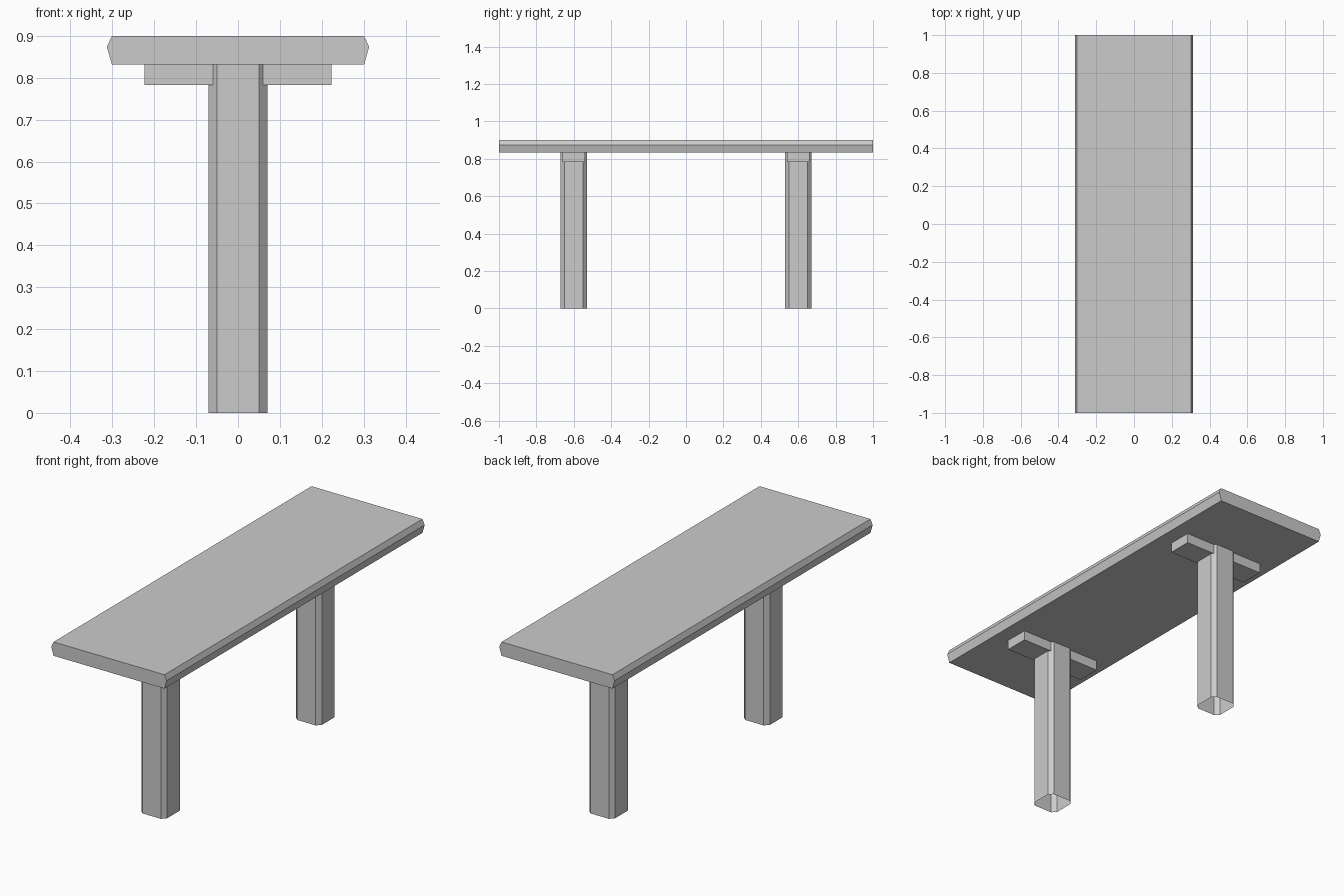
import bpy

cube = bpy.data.objects.get("Cube")
if cube:
    bpy.data.objects.remove(cube, do_unlink=True)

# One plain grey for the whole bench
grey = bpy.data.materials.new("light grey")
grey.use_nodes = True
colour = (0.6, 0.6, 0.6, 1)
grey.diffuse_color = colour
grey.node_tree.nodes["Principled BSDF"].inputs["Base Color"].default_value = colour


def prism(name, start, end, location=(0, 0, 0), caps=(True, True)):
    """Join two matching outlines into a prism, optionally capped at each end."""
    n = len(start)
    faces = [(i, (i + 1) % n, (i + 1) % n + n, i + n) for i in range(n)]
    if caps[0]:
        faces.append(tuple(reversed(range(n))))
    if caps[1]:
        faces.append(tuple(range(n, 2 * n)))
    mesh = bpy.data.meshes.new(name)
    mesh.from_pydata(start + end, [], faces)
    mesh.materials.append(grey)
    obj = bpy.data.objects.new(name, mesh)
    obj.location = location
    bpy.context.collection.objects.link(obj)
    return obj


TOP, UNDER, ARM_UNDER = 0.9, 0.832, 0.783

# Top slab with pointed long edges
profile = [(-0.301, UNDER), (0.301, UNDER), (0.313, 0.874),
           (0.301, TOP), (-0.301, TOP), (-0.313, 0.874)]
prism("table_top", [(x, -1, z) for x, z in profile], [(x, 1, z) for x, z in profile])

# Chamfered leg outline and rectangular support outline
a, b = 0.07, 0.05
octagon = [(b, -a), (a, -b), (a, b), (b, a), (-b, a), (-a, b), (-a, -b), (-b, -a)]
w, d = 0.223, 0.06
bar = [(-w, -d), (w, -d), (w, d), (-w, d)]

# Legs are hollow and open at the foot
for side, y in (("front", -0.6), ("back", 0.6)):
    prism(side + "_leg", [(x, v, 0) for x, v in octagon],
          [(x, v, UNDER) for x, v in octagon], (0, y, 0), (False, True))
    prism(side + "_support", [(x, v, ARM_UNDER) for x, v in bar],
          [(x, v, UNDER) for x, v in bar], (0, y, 0))
